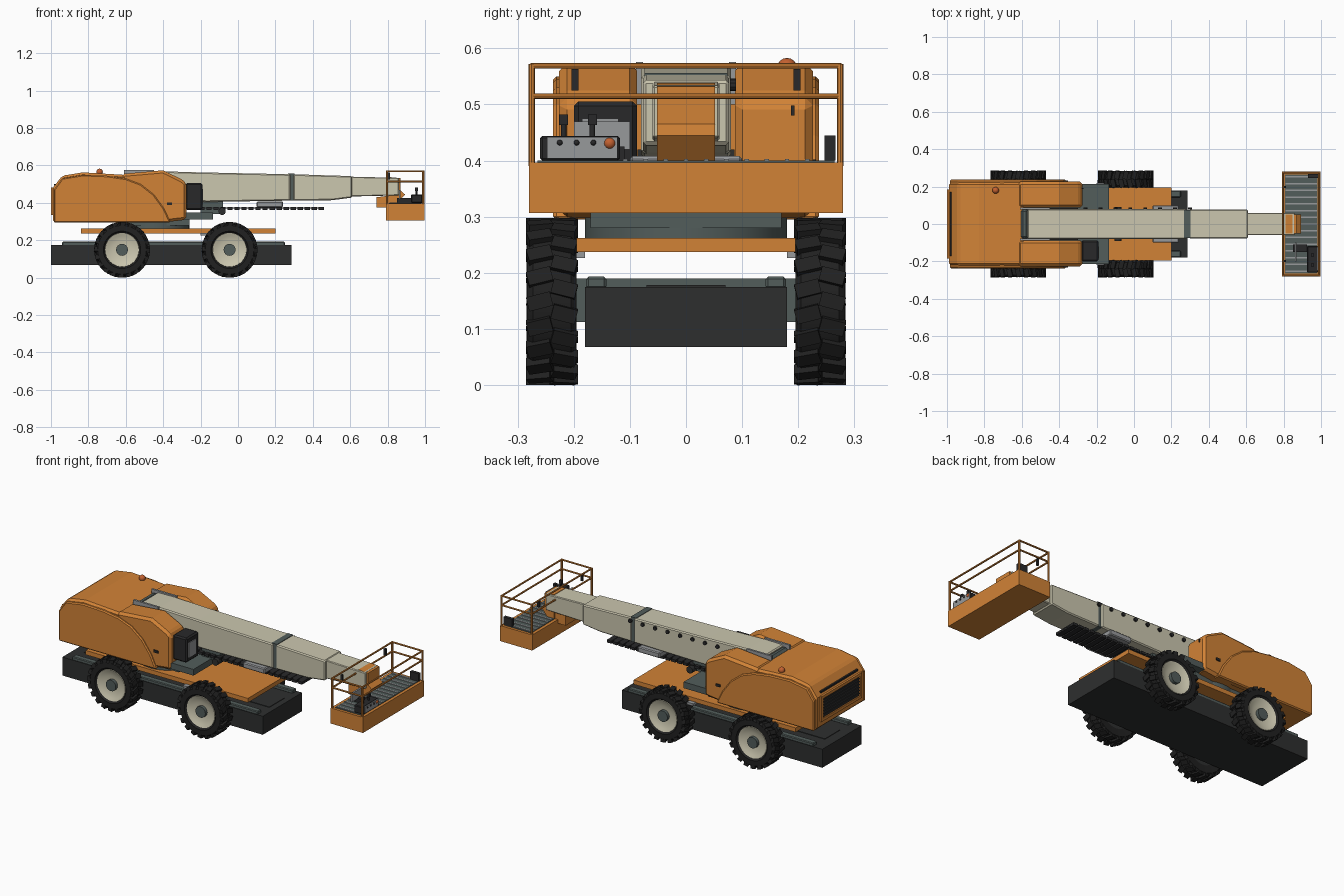
import bpy, bmesh, math
from mathutils import Vector, Matrix

if "Cube" in bpy.data.objects:
    bpy.data.objects.remove(bpy.data.objects["Cube"])


def material(name, rgb):
    m = bpy.data.materials.new(name)
    m.diffuse_color = (*rgb, 1)
    m.use_nodes = True
    m.node_tree.nodes["Principled BSDF"].inputs["Base Color"].default_value = m.diffuse_color
    return m


ORANGE = material("orange paint", (0.64, 0.225, 0.037))
CREAM = material("cream paint", (0.60, 0.57, 0.43))
BLACK = material("black plastic", (0.022, 0.022, 0.023))
RUBBER = material("tyre rubber", (0.015, 0.015, 0.015))
CHARCOAL = material("charcoal steel", (0.027, 0.028, 0.028))
SLATE = material("slate steel", (0.085, 0.11, 0.105))
GREY = material("light grey", (0.31, 0.32, 0.33))
AMBER = material("amber red", (0.55, 0.12, 0.03))


def finish(name, bm, mat, smooth=False, bevel=0):
    bmesh.ops.recalc_face_normals(bm, faces=bm.faces)
    me = bpy.data.meshes.new(name)
    bm.to_mesh(me)
    bm.free()
    ob = bpy.data.objects.new(name, me)
    bpy.context.collection.objects.link(ob)
    me.materials.append(mat)
    if bevel:
        mod = ob.modifiers.new("bevel", "BEVEL")
        mod.width, mod.segments = bevel, 1
        mod.limit_method, mod.angle_limit = "ANGLE", math.radians(40)
    if smooth:
        bpy.ops.object.select_all(action="DESELECT")
        bpy.context.view_layer.objects.active = ob
        ob.select_set(True)
        bpy.ops.object.shade_smooth_by_angle(angle=math.radians(35))
    return ob


def add_box(bm, x0, x1, y0, y1, z0, z1):
    m = Matrix.Translation(((x0 + x1) / 2, (y0 + y1) / 2, (z0 + z1) / 2))
    bmesh.ops.create_cube(bm, size=1, matrix=m @ Matrix.Diagonal((x1 - x0, y1 - y0, z1 - z0, 1)))


def box(name, mat, *ext, bevel=0):
    bm = bmesh.new()
    add_box(bm, *ext)
    return finish(name, bm, mat, bevel=bevel)


def add_rod(bm, a, b, r, n=8):
    a, b = Vector(a), Vector(b)
    q = (b - a).to_track_quat("Z", "Y").to_matrix().to_4x4()
    bmesh.ops.create_cone(bm, cap_ends=True, segments=n, radius1=r, radius2=r,
                          depth=(b - a).length, matrix=Matrix.Translation((a + b) / 2) @ q)


def rod(name, mat, a, b, r, n=12):
    bm = bmesh.new()
    add_rod(bm, a, b, r, n)
    return finish(name, bm, mat, smooth=True)


def ball(name, mat, pos, r):
    bm = bmesh.new()
    bmesh.ops.create_uvsphere(bm, u_segments=14, v_segments=8, radius=r, matrix=Matrix.Translation(pos))
    return finish(name, bm, mat, smooth=True)


def prism(name, mat, pts, y0, y1, bevel=0):
    """Side profile (x, z) extruded across y."""
    bm = bmesh.new()
    f = bm.faces.new([bm.verts.new((x, y0, z)) for x, z in pts])
    ext = bmesh.ops.extrude_face_region(bm, geom=[f])["geom"]
    bmesh.ops.translate(bm, vec=(0, y1 - y0, 0), verts=[v for v in ext if isinstance(v, bmesh.types.BMVert)])
    return finish(name, bm, mat, bevel=bevel)


def lathe(name, mat, profile, cx, cz, n=40):
    """(radius, y) profile spun about the wheel axle."""
    bm = bmesh.new()
    vs = [bm.verts.new((cx + r, y, cz)) for r, y in profile]
    es = [bm.edges.new((vs[i], vs[i + 1])) for i in range(len(vs) - 1)]
    bmesh.ops.spin(bm, geom=vs + es, cent=(cx, 0, cz), axis=(0, 1, 0), angle=math.tau, steps=n)
    bmesh.ops.remove_doubles(bm, verts=bm.verts, dist=1e-5)
    return finish(name, bm, mat, smooth=True)


# Wheels: tyre, lugs, dished rim and hub
for cx in (-0.62, -0.045):
    for s in (-1, 1):
        lathe("tyre", RUBBER, [(0.085, s * 0.2), (0.13, s * 0.195), (0.139, s * 0.205), (0.139, s * 0.273),
                               (0.13, s * 0.283), (0.10, s * 0.284), (0.088, s * 0.27)], cx, 0.149)
        lathe("rim", CREAM, [(0.001, s * 0.262), (0.05, s * 0.262), (0.075, s * 0.271), (0.09, s * 0.277), (0.092, s * 0.27)], cx, 0.149)
        lathe("rim_back", CHARCOAL, [(0.001, s * 0.205), (0.09, s * 0.205)], cx, 0.149)
        rod("hub", SLATE, (cx, s * 0.25, 0.149), (cx, s * 0.28, 0.149), 0.032, 16)
        bm = bmesh.new()
        for i in range(40):
            a = math.tau * i / 40
            y = s * (0.217 if i % 2 else 0.261)
            m = (Matrix.Translation((cx, y, 0.149)) @ Matrix.Rotation(a, 4, "Y") @ Matrix.Translation((0, 0, 0.139))
                 @ Matrix.Rotation(0.25 * (1 if i % 2 else -1) * s, 4, "Z") @ Matrix.Diagonal((0.026, 0.044, 0.019, 1)))
            bmesh.ops.create_cube(bm, size=1, matrix=m)
        finish("tyre_lugs", bm, RUBBER)
    box("axle", SLATE, cx - 0.05, cx + 0.05, -0.205, 0.205, 0.112, 0.19)

# Chassis, deck and turntable
box("chassis", CHARCOAL, -1, 0.285, -0.18, 0.18, 0.068, 0.175)
box("chassis_spine", CHARCOAL, -0.94, 0.25, -0.07, 0.07, 0.175, 0.178)
for s in (-1, 1):
    box("chassis_rail", SLATE, -0.94, 0.25, s * 0.16 - 0.018, s * 0.16 + 0.018, 0.172, 0.193, bevel=0.004)
    box("deck_step", GREY, -0.2, -0.16, s * 0.2 - 0.02, s * 0.2 + 0.02, 0.226, 0.24)
box("deck", ORANGE, -0.84, 0.2, -0.195, 0.195, 0.237, 0.262)
rod("turntable", SLATE, (-0.44, 0, 0.262), (-0.44, 0, 0.31), 0.18, 48)
box("turret_base", SLATE, -0.62, -0.26, -0.17, 0.17, 0.28, 0.315)
box("turret_floor", SLATE, -0.56, -0.135, -0.215, 0.215, 0.312, 0.348)
box("boom_cradle", CHARCOAL, -0.57, -0.3, -0.086, 0.086, 0.34, 0.42)

# Turret body with side panels and front hoods
prism("rear_body", ORANGE, [(-0.99, 0.295), (-0.99, 0.48), (-0.94, 0.545), (-0.83, 0.563), (-0.58, 0.548), (-0.58, 0.295)],
      -0.222, 0.222, bevel=0.012)
hood = [(-0.62, 0.3), (-0.62, 0.555), (-0.4, 0.574), (-0.30, 0.525), (-0.275, 0.505), (-0.275, 0.31), (-0.375, 0.298)]
panel = [(-0.985, 0.295), (-0.985, 0.47), (-0.94, 0.532), (-0.83, 0.55), (-0.70, 0.545), (-0.60, 0.53), (-0.52, 0.50),
         (-0.45, 0.445), (-0.395, 0.37), (-0.36, 0.295)]
for s in (-1, 1):
    prism("front_hood", ORANGE, hood, s * 0.087, s * 0.226, bevel=0.014)
    prism("side_panel", ORANGE, panel, s * 0.2, s * 0.237, bevel=0.006)
    box("hood_handle", BLACK, -0.38, -0.352, s * 0.228 - 0.004, s * 0.228 + 0.004, 0.388, 0.402)
    box("hood_latch", BLACK, -0.277, -0.27, s * 0.19 - 0.003, s * 0.19 + 0.003, 0.48, 0.498)
    box("boom_pivot_plate", GREY, -0.61, -0.45, s * 0.083 - 0.006, s * 0.083 + 0.006, 0.5, 0.576)

# Rear grille in a raised frame
for name, e in (("top", (-0.185, 0.185, 0.465, 0.482)), ("bottom", (-0.185, 0.185, 0.335, 0.352)),
                ("left", (-0.185, -0.168, 0.352, 0.465)), ("right", (0.168, 0.185, 0.352, 0.465))):
    box("grille_frame_" + name, ORANGE, -1, -0.985, *e)
box("grille", BLACK, -0.993, -0.985, -0.168, 0.168, 0.352, 0.465)
bm = bmesh.new()
for i in range(6):
    z = 0.366 + i * 0.017
    add_box(bm, -0.997, -0.992, -0.168, 0.168, z - 0.003, z + 0.003)
finish("grille_slats", bm, CHARCOAL)
box("rear_vent", BLACK, -0.985, -0.975, -0.17, 0.17, 0.492, 0.502)
ball("beacon", AMBER, (-0.74, 0.18, 0.565), 0.018)

# Ground control box
box("ground_control_box", BLACK, -0.28, -0.19, -0.2, -0.087, 0.362, 0.505, bevel=0.008)
box("ground_control_panel", GREY, -0.19, -0.186, -0.185, -0.12, 0.39, 0.475)

# Telescopic boom
prism("boom_outer", CREAM, [(-0.57, 0.43), (-0.57, 0.568), (-0.45, 0.57), (-0.2, 0.563), (0.28, 0.553), (0.28, 0.412), (-0.17, 0.405)],
      -0.08, 0.08, bevel=0.006)
box("boom_wear_band", SLATE, 0.268, 0.302, -0.074, 0.074, 0.412, 0.556)
prism("boom_collar", CREAM, [(0.295, 0.412), (0.295, 0.553), (0.61, 0.543), (0.61, 0.428), (0.5, 0.414)], -0.077, 0.077, bevel=0.006)
prism("boom_inner", CREAM, [(0.6, 0.434), (0.6, 0.54), (0.86, 0.534), (0.86, 0.44)], -0.06, 0.06, bevel=0.004)
box("boom_tail_cap", SLATE, -0.605, -0.565, -0.08, 0.08, 0.43, 0.562, bevel=0.012)
for i in range(8):
    x = -0.26 + i * 0.08
    rod("hose_clamp", BLACK, (x, 0.078, 0.535), (x, 0.089, 0.535), 0.011, 10)

# Cable chain under the boom with its tray
bm = bmesh.new()
for i in range(19):
    x = -0.23 + i * 0.0375
    add_box(bm, x - 0.014, x + 0.014, -0.07, 0.07, 0.363, 0.378)
finish("cable_chain", bm, BLACK)
box("chain_spine", BLACK, -0.24, 0.46, -0.05, 0.05, 0.37, 0.376)
box("chain_tray", GREY, 0.1, 0.24, -0.1, 0.1, 0.376, 0.408, bevel=0.005)
rod("chain_roller", CHARCOAL, (-0.085, -0.09, 0.355), (-0.085, 0.09, 0.355), 0.02, 14)
box("lift_link", SLATE, -0.2, -0.08, -0.05, 0.05, 0.34, 0.41)

# Platform mount at the boom tip
prism("platform_mount", ORANGE, [(0.81, 0.4), (0.855, 0.4), (0.893, 0.445), (0.87, 0.465), (0.87, 0.532), (0.81, 0.538)], -0.052, 0.052)
prism("mount_bracket", ORANGE, [(0.74, 0.375), (0.74, 0.43), (0.82, 0.44), (0.82, 0.375)], -0.045, 0.045)

# Platform basket
box("basket_base", ORANGE, 0.79, 0.997, -0.28, 0.28, 0.307, 0.397)
box("basket_floor", SLATE, 0.808, 0.98, -0.265, 0.265, 0.396, 0.4)
bm = bmesh.new()
for i in range(15):
    y = -0.252 + i * 0.036
    add_box(bm, 0.81, 0.978, y - 0.004, y + 0.004, 0.399, 0.403)
finish("floor_slats", bm, GREY)
bm = bmesh.new()
X, Y = (0.797, 0.99), 0.275
for z in (0.569, 0.515):
    for x in X:
        add_rod(bm, (x, -Y, z), (x, Y, z), 0.005)
    for y in (-Y, Y):
        add_rod(bm, (X[0], y, z), (X[1], y, z), 0.005)
for x in X:
    for y in (-Y, Y):
        add_rod(bm, (x, y, 0.39), (x, y, 0.572), 0.006)
finish("basket_rails", bm, ORANGE, smooth=True)
for y in (-0.198, 0.198):
    box("rail_clip", BLACK, 0.80, 0.812, y - 0.006, y + 0.006, 0.525, 0.563)
box("tool_pouch", BLACK, 0.93, 0.985, 0.247, 0.266, 0.4, 0.445)

# Platform controls
box("control_console", BLACK, 0.925, 0.984, -0.26, -0.118, 0.4, 0.444, bevel=0.004)
box("console_face", GREY, 0.982, 0.987, -0.248, -0.122, 0.404, 0.442)
box("console_rear_panel", GREY, 0.86, 0.87, -0.2, -0.1, 0.42, 0.47)
box("console_rear_box", BLACK, 0.85, 0.925, -0.15, -0.11, 0.4, 0.425)
for y in (-0.218, -0.167):
    rod("joystick", BLACK, (0.955, y, 0.44), (0.955, y, 0.47), 0.005)
    box("joystick_grip", BLACK, 0.947, 0.963, y - 0.008, y + 0.008, 0.463, 0.482)
for y in (-0.225, -0.195, -0.165):
    ball("console_knob", BLACK, (0.987, y, 0.432), 0.005)
ball("stop_button", AMBER, (0.982, -0.136, 0.431), 0.011)
